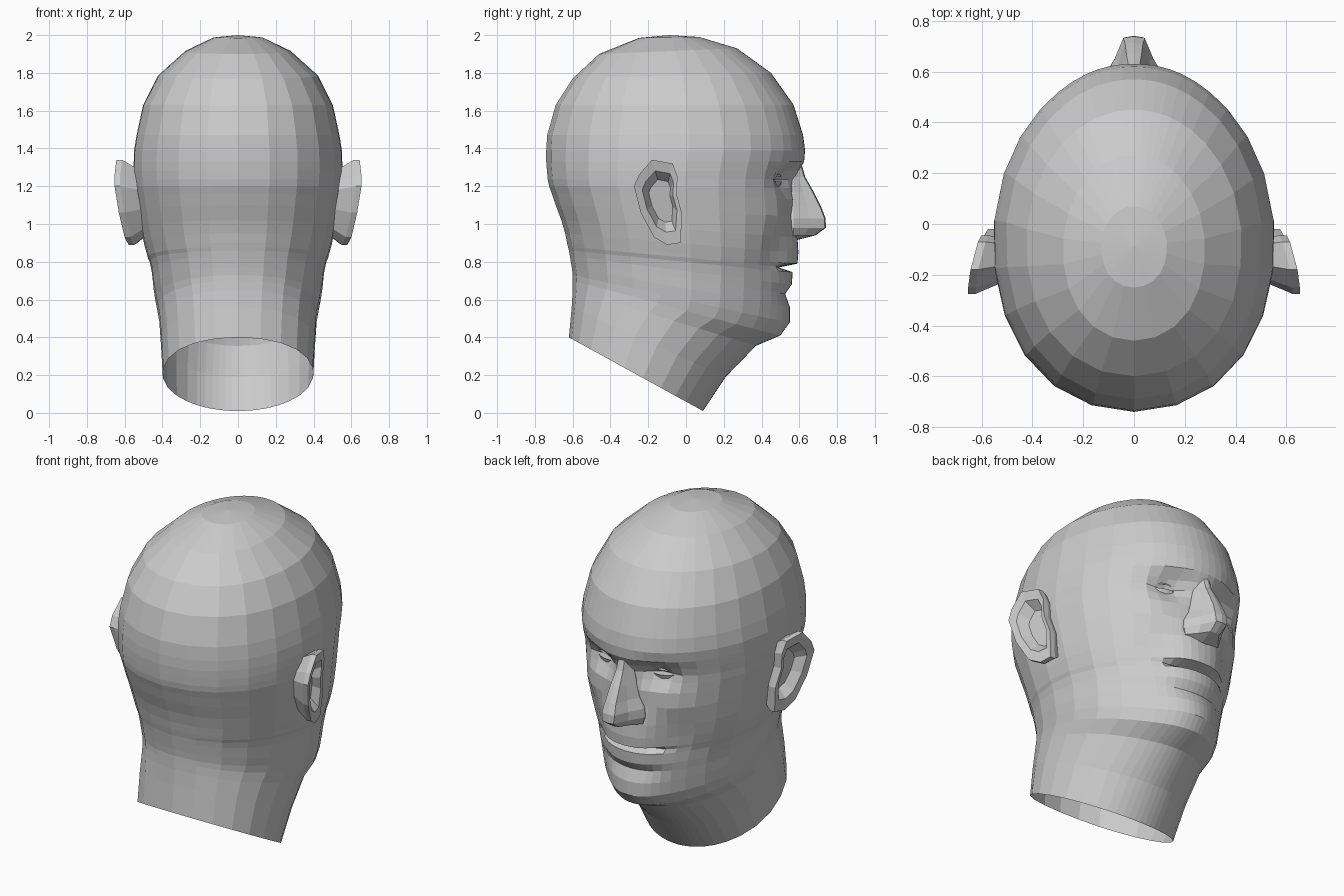
import bpy, bmesh, math
from math import sin, cos, radians, exp


def make(name, verts, faces):
    me = bpy.data.meshes.new(name)
    me.from_pydata(verts, [], faces)
    bm = bmesh.new()
    bm.from_mesh(me)
    bmesh.ops.recalc_face_normals(bm, faces=bm.faces)
    bm.to_mesh(me)
    bm.free()
    ob = bpy.data.objects.new(name, me)
    bpy.context.collection.objects.link(ob)
    return ob


def bridge(rows, n, closed=True):
    """Quads between consecutive rows of n points."""
    return [(r * n + i, r * n + (i + 1) % n, (r + 1) * n + (i + 1) % n, (r + 1) * n + i)
            for r in range(rows - 1) for i in range(n if closed else n - 1)]


def mirror(ob):
    ob.modifiers.new("mirror", 'MIRROR').use_axis[0] = True


# Head: tilted rings (nape y, z; face y, z; half width; lip/brow offset)
rings = [
    (-.62, .40, .09, .01, .400, 0), (-.605, .56, .21, .19, .41, 0),
    (-.60, .65, .37, .355, .42, 0), (-.60, .70, .49, .41, .43, .01),
    (-.60, .73, .53, .48, .44, .02), (-.605, .77, .54, .56, .45, .01),
    (-.61, .80, .545, .63, .455, -.02), (-.615, .83, .55, .68, .46, .01),
    (-.62, .86, .55, .745, .47, .015), (-.625, .88, .55, .77, .48, -.06),
    (-.63, .90, .555, .79, .485, .035), (-.64, .95, .56, .85, .50, .035),
    (-.66, 1.02, .565, .93, .515, .025), (-.69, 1.10, .57, 1.04, .53, 0),
    (-.71, 1.16, .575, 1.13, .542, 0), (-.725, 1.20, .58, 1.19, .55, 0),
    (-.732, 1.235, .585, 1.235, .552, 0), (-.736, 1.28, .595, 1.28, .555, .005),
    (-.74, 1.33, .61, 1.33, .555, .015), (-.74, 1.39, .625, 1.39, .553, .005),
    (-.735, 1.47, .62, 1.47, .54, 0), (-.69, 1.63, .57, 1.63, .505, 0),
    (-.60, 1.77, .45, 1.80, .425, 0), (-.46, 1.90, .27, 1.93, .28, 0),
    (-.25, 1.985, .07, 1.99, .13, 0)]
half = [0, 5, 10, 15, 20, 26, 33, 42, 54, 68, 84, 100, 116, 132, 148, 164, 180]
angles = half + [360 - a for a in half[-2:0:-1]]


def gauss(x, z, cx, cz, sx, sz):
    return exp(-((abs(x) - cx) / sx) ** 2 - ((z - cz) / sz) ** 2)


verts = []
for yb, zb, yf, zf, w, d in rings:
    for a in angles:
        c, s = cos(radians(a)), sin(radians(a))
        jaw = .2 * exp(-((zf - .5) / .25) ** 2)
        x = w * s * (1 - jaw * max(c, 0) ** 2 + .1 * min(c, 0) ** 2)
        t = (c + 1) / 2
        y, z = yb + (yf - yb) * t, zb + (zf - zb) * t
        if c > 0:
            y += d * exp(-(x / .17) ** 4)
            y -= .075 * gauss(x, z, .18, 1.235, .1, .065)       # eye sockets
            y += .02 * gauss(x, z, .30, 1.06, .1, .09)          # cheekbones
            y -= .02 * gauss(x, z, .27, .85, .08, .12)          # hollow cheeks
            y += .015 * gauss(x, z, .2, 1.35, .12, .04)         # brows
        verts.append((x, y, z))
n = len(angles)
faces = bridge(len(rings), n)
verts.append((0, -.09, 2.0))
last = (len(rings) - 1) * n
faces += [(last + i, last + (i + 1) % n, len(verts) - 1) for i in range(n)]
make("head", verts, faces)

# Nose: lofted sections (z, base half width, ridge half width, ridge y)
sections = [(1.32, .045, .02, .605), (1.25, .055, .022, .625), (1.17, .07, .03, .67),
            (1.09, .09, .035, .71), (1.03, .12, .042, .733), (.98, .125, .036, .735),
            (.94, .115, .03, .68), (.915, .05, .015, .58)]
nv = []
for z, wb, wt, yt in sections:
    side = [(wb * .95, .50), (wb, .57 if yt > .6 else .54), ((wb + wt) * .47, (.57 + yt) / 2), (wt, yt)]
    nv += [(-x, y, z) for x, y in side] + [(0, yt + .006, z)] + [(x, y, z) for x, y in side[::-1]]
make("nose", nv, bridge(len(sections), 9, False))

# Eyelids: bands turned about the x axis, with an open slit between them
for name, start, end in (("upper_eyelid", 16, 100), ("lower_eyelid", -90, -10)):
    lv = []
    for r in range(5):
        p = radians(start + (end - start) * r / 4)
        for i in range(9):
            q = math.pi * i / 8
            rad = .062 * sin(q)
            lv.append((.185 - .088 * cos(q), .462 - .04 * (1 - cos(q)) / 2 + rad * cos(p), 1.235 + rad * sin(p)))
    mirror(make(name, lv, bridge(5, 9, False)))

# Ear: outline (y, z) with a back wall, a rim and a sunken bowl
outline = [(-.02, 1.05), (-.05, 1.16), (-.045, 1.25), (-.07, 1.32), (-.18, 1.34), (-.25, 1.26),
           (-.275, 1.20), (-.24, 1.06), (-.17, .93), (-.10, .89), (-.03, .90)]
ev = []
for scale, dx in ((.75, -.11), (1, -.03), (1, 0), (.72, -.005), (.5, -.055)):
    for y, z in outline:
        y2, z2 = -.12 + (y + .12) * scale, 1.13 + (z - 1.13) * scale
        x = .56 + .25 * (-.02 - y2) + .1 * (z2 - .9)
        ev.append((x + dx, y2, z2))
m = len(outline)
mirror(make("ear", ev, bridge(5, m) + [tuple(range(4 * m, 5 * m))]))
